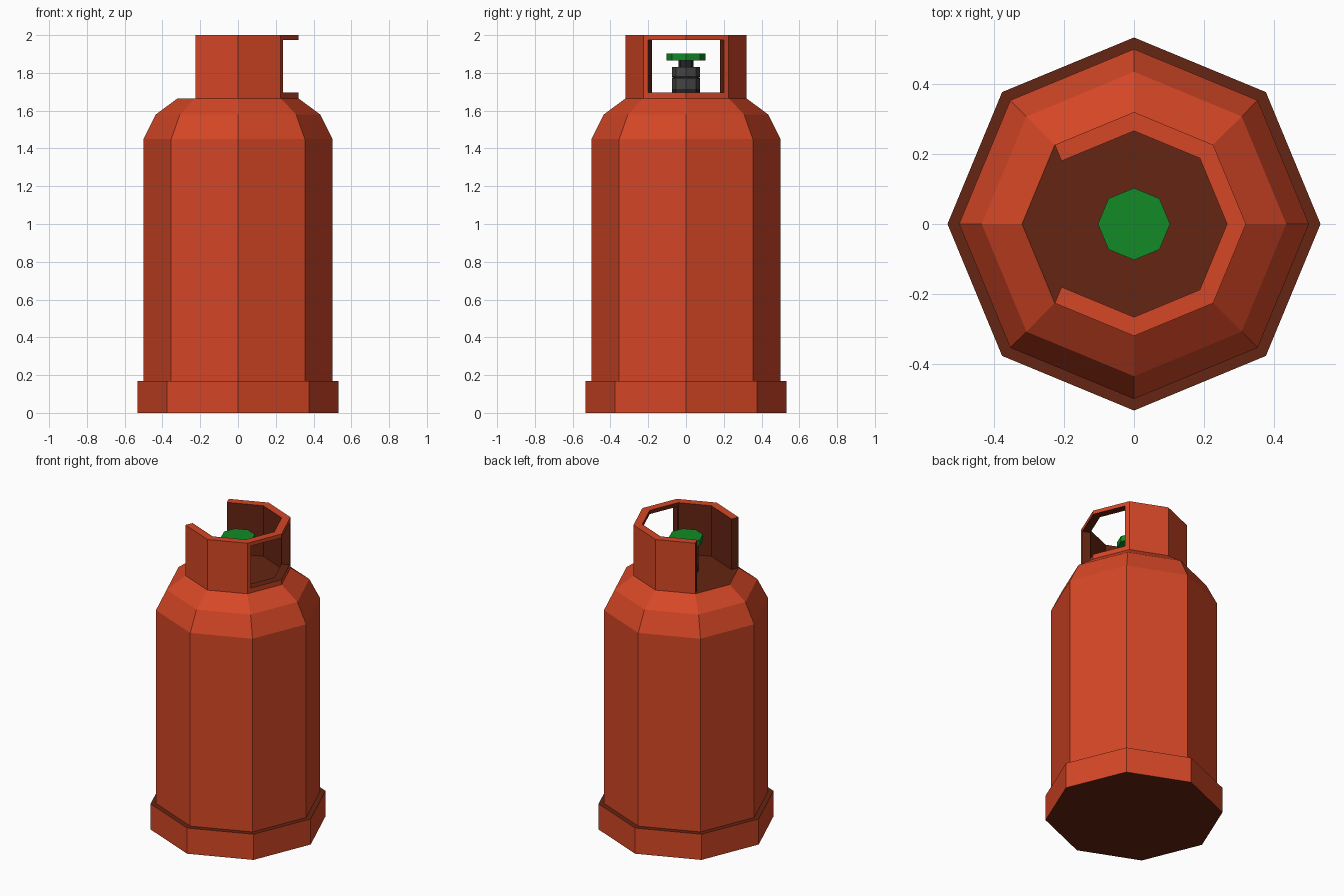
import bpy, bmesh
from math import cos, sin, pi
from mathutils import Vector

cube = bpy.data.objects.get("Cube")
if cube:
    bpy.data.objects.remove(cube, do_unlink=True)

SIDES = 8


def make_material(name, rgb):
    mat = bpy.data.materials.new(name)
    mat.use_nodes = True
    mat.diffuse_color = (*rgb, 1)
    mat.node_tree.nodes["Principled BSDF"].inputs["Base Color"].default_value = (*rgb, 1)
    return mat


orange = make_material("orange paint", (0.66, 0.062, 0.019))
brown = make_material("dark brown", (0.13, 0.018, 0.006))
green = make_material("green handle", (0.006, 0.26, 0.02))
grey = make_material("grey metal", (0.06, 0.06, 0.06))
black = make_material("black metal", (0.018, 0.018, 0.018))


def corner(i, r):
    a = 2 * pi * i / SIDES
    return Vector((r * cos(a), r * sin(a), 0))


def finish(bm, name, mats):
    mesh = bpy.data.meshes.new(name)
    bm.to_mesh(mesh)
    bm.free()
    for m in mats:
        mesh.materials.append(m)
    obj = bpy.data.objects.new(name, mesh)
    bpy.context.collection.objects.link(obj)
    return obj


def turned(name, profile, mats):
    """Closed eight-sided solid from (radius, height) pairs, bottom to top."""
    bm = bmesh.new()
    rings = [[bm.verts.new(corner(i, r) + Vector((0, 0, z))) for i in range(SIDES)]
             for r, z in profile]
    for low, high in zip(rings, rings[1:]):
        for i in range(SIDES):
            j = (i + 1) % SIDES
            bm.faces.new((low[i], low[j], high[j], high[i]))
    bm.faces.new(rings[0][::-1])
    bm.faces.new(rings[-1])
    bm.normal_update()
    # level faces take the second material, if there is one
    for f in bm.faces:
        f.material_index = int(len(mats) > 1 and abs(f.normal.z) > 0.99)
    return finish(bm, name, mats)


# Tank with foot ring and faceted shoulder
turned("tank", [(0.533, 0), (0.533, 0.17), (0.5, 0.17), (0.5, 1.45),
                (0.435, 1.58), (0.32, 1.665)], [orange, brown])

# Guard collar: open at the right, with a window at the left
R = 0.32
tip = corner(0, R)
jambs = [tip.lerp(corner(s, R), 0.885) for s in (-1, 1)]
columns = [corner(-3, R), corner(-2, R), corner(-1, R), jambs[0], tip, jambs[1],
           corner(1, R), corner(2, R), corner(3, R)]
heights = [1.665, 1.697, 1.975, 2.0]
bm = bmesh.new()
grid = [[bm.verts.new((c.x, c.y, z)) for z in heights] for c in columns]
for c in range(len(columns) - 1):
    for h in range(len(heights) - 1):
        if c in (3, 4) and h == 1:
            continue
        bm.faces.new((grid[c][h], grid[c + 1][h], grid[c + 1][h + 1], grid[c][h + 1]))
collar = finish(bm, "guard_collar", [orange, brown])
solid = collar.modifiers.new("thickness", "SOLIDIFY")
solid.thickness = 0.05
solid.offset = -1
solid.use_even_offset = True
bpy.context.view_layer.objects.active = collar
collar.select_set(True)
bpy.ops.object.modifier_apply(modifier=solid.name)

# Outer walls and top edge stay orange, inner walls and reveals are dark
for p in collar.data.polygons:
    on_top = p.center.z > 1.999
    outside = all(collar.data.vertices[v].co.xy.length > 0.29 for v in p.vertices)
    p.material_index = 0 if on_top or (outside and abs(p.normal.z) < 0.5) else 1

# Valve and hand wheel
turned("valve_base", [(0.075, 1.66), (0.075, 1.715)], [black])
turned("valve_body", [(0.075, 1.715), (0.075, 1.77), (0.07, 1.775),
                      (0.075, 1.78), (0.075, 1.83)], [grey])
turned("valve_stem", [(0.04, 1.83), (0.04, 1.87)], [black])
turned("hand_wheel", [(0.103, 1.865), (0.103, 1.903)], [green])
